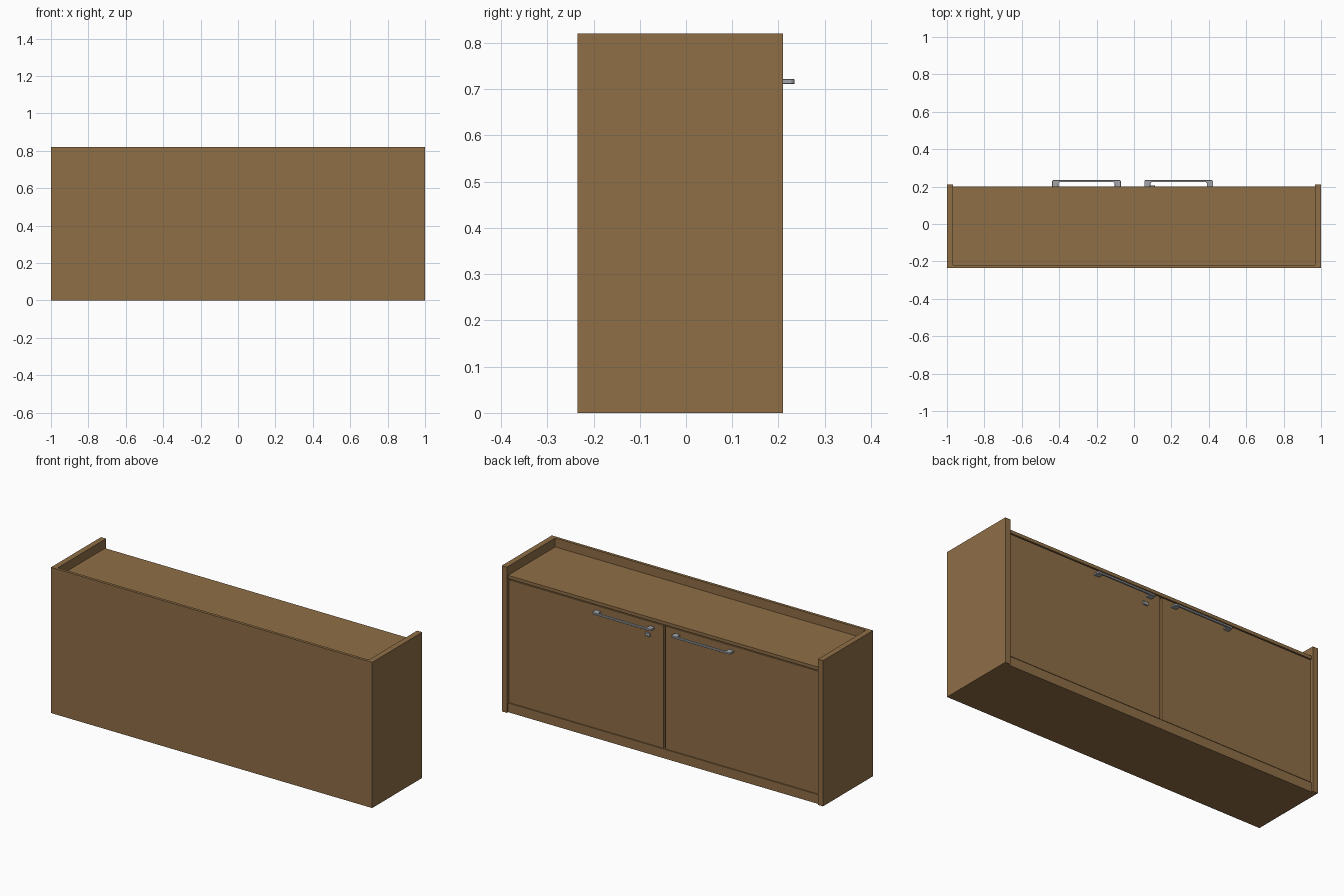
import bpy, bmesh

if "Cube" in bpy.data.objects:
    bpy.data.objects.remove(bpy.data.objects["Cube"])


def material(name, rgb):
    m = bpy.data.materials.new(name)
    m.diffuse_color = (*rgb, 1.0)
    m.use_nodes = True
    m.node_tree.nodes["Principled BSDF"].inputs["Base Color"].default_value = m.diffuse_color
    return m


WOOD = material("brown wood", (0.275, 0.158, 0.062))
METAL = material("grey metal", (0.37, 0.38, 0.40))


def extrude(name, profile, z0, z1, mat):
    """Prism from an xy outline between two heights."""
    bm = bmesh.new()
    face = bm.faces.new([bm.verts.new((x, y, z0)) for x, y in profile])
    ret = bmesh.ops.extrude_face_region(bm, geom=[face])
    for v in ret["geom"]:
        if isinstance(v, bmesh.types.BMVert):
            v.co.z = z1
    bmesh.ops.recalc_face_normals(bm, faces=bm.faces)
    mesh = bpy.data.meshes.new(name)
    bm.to_mesh(mesh)
    bm.free()
    mesh.materials.append(mat)
    ob = bpy.data.objects.new(name, mesh)
    bpy.context.collection.objects.link(ob)
    return ob


def box(name, x0, x1, y0, y1, z0, z1, mat):
    return extrude(name, [(x0, y0), (x1, y0), (x1, y1), (x0, y1)], z0, z1, mat)


def bevel(ob, width, segments=1):
    b = ob.modifiers.new("bevel", 'BEVEL')
    b.width = width
    b.segments = segments
    b.limit_method = 'ANGLE'


# Carcass: both side panels and the back panel as one U-shaped shell
IN = 0.968
extrude("side_and_back_panels",
        [(-1, -0.235), (1, -0.235), (1, 0.21), (IN, 0.21), (IN, -0.219),
         (-IN, -0.219), (-IN, 0.21), (-1, 0.21)], 0, 0.82, WOOD)

# Recessed top board and bottom base
box("top_board", -IN, IN, -0.219, 0.2, 0.752, 0.77, WOOD)
box("bottom_base", -IN, IN, -0.219, 0.2, 0, 0.052, WOOD)

# Two doors with narrow gaps around them
for side, x0, x1 in (("left", 0.0, 0.963), ("right", -0.963, -0.012)):
    box(side + "_door", x0, x1, 0.18, 0.199, 0.055, 0.746, WOOD)

# Bracket-shaped pull handles
for side, x0 in (("left", 0.055), ("right", -0.438)):
    x1, leg = x0 + 0.368, 0.033
    c = 0.006
    handle = extrude(side + "_handle",
                     [(x0, 0.198), (x0 + leg, 0.198), (x0 + leg, 0.218),
                      (x0 + leg + c, 0.224), (x1 - leg - c, 0.224),
                      (x1 - leg, 0.218), (x1 - leg, 0.198), (x1, 0.198),
                      (x1, 0.229), (x1 - c, 0.235), (x0 + c, 0.235),
                      (x0, 0.229)], 0.711, 0.722, METAL)
    bevel(handle, 0.0015)

# Small lock plate below the left handle
bevel(box("lock_plate", 0.08, 0.112, 0.198, 0.207, 0.662, 0.682, METAL), 0.002)
